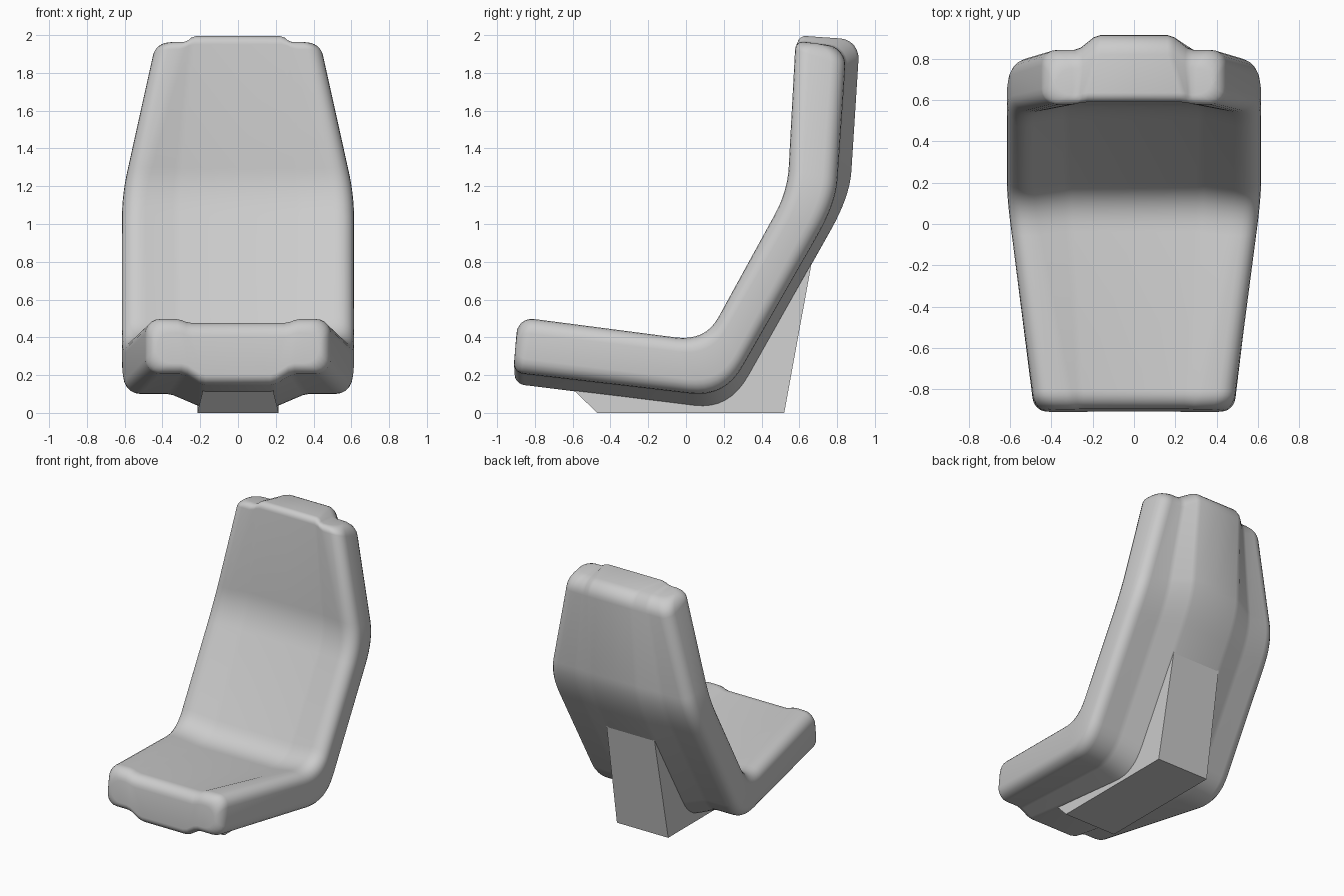
import bpy, bmesh, math
from mathutils import Vector

if "Cube" in bpy.data.objects:
    bpy.data.objects.remove(bpy.data.objects["Cube"])

# Control stations along the seat: front lip, crease, shoulder, head end.
# F/B = bolster front/back (y,z), M/C = centre panel front/back (y,z),
# then half widths: outer, panel edge, bolster peak, back rib flat, back rib foot
STATIONS = [
    [-.89, .508, -.915, .213, -.89, .488, -.91, .154, .48, .26, .30, .19, .28],
    [.102, .379, .205, .082, .125, .343, .229, .012, .615, .32, .50, .20, .37],
    [.537, 1.172, .793, 1.109, .575, 1.163, .867, 1.146, .615, .33, .51, .20, .37],
    [.58, 1.97, .85, 1.935, .59, 1.998, .92, 1.975, .43, .24, .27, .18, .26],
]
ST = [Vector(s) for s in STATIONS]


def filleted_path():
    """Stations with the two bends rounded, without the two ends."""
    out = []
    for i in (1, 2):
        a, p, b = ST[i].lerp(ST[i - 1], .16), ST[i], ST[i].lerp(ST[i + 1], .16)
        for k in range(9):
            t = k / 8
            out.append(a * (1 - t) ** 2 + p * 2 * t * (1 - t) + b * t * t)
    return out


def end_rounding(end, other, front_r, back_r, side_r):
    """Stations that roll the shell over into its end cap."""
    out = []
    length = (Vector(end[:2]) - Vector(other[:2])).length
    for k in range(7):
        th = math.pi / 2 * k / 6
        s, c = math.sin(th), 1 - math.cos(th)
        st = end.lerp(other, .08 * (1 - s) / length)
        near_f = end.lerp(other, front_r * (1 - s) / length)
        near_b = end.lerp(other, back_r * (1 - s) / length)
        for f, b in ((0, 2), (4, 6)):
            pf, pb = Vector(near_f[f:f + 2]), Vector(near_b[b:b + 2])
            d = (Vector(end[b:b + 2]) - Vector(end[f:f + 2])).normalized()
            pf, pb = pf + d * front_r * c, pb - d * back_r * c
            st[f], st[f + 1], st[b], st[b + 1] = pf[0], pf[1], pb[0], pb[1]
        st[8] -= side_r * c
        out.append(st)
    return out


def crisp(row, kinks):
    """Split each kink into two close points so the facets shade flat."""
    out = []
    for i, p in enumerate(row):
        if i not in kinks:
            out.append(p)
            continue
        for q in (row[i - 1], row[i + 1]):
            length = (q - p).length
            out.append(p.lerp(q, min(.018, .3 * length) / max(length, 1e-6)))
    return out


def half_section(s):
    """Matching front and back rows of points from the centre to the side."""
    F, B, M, C = (Vector(s[i:i + 2]) for i in (0, 2, 4, 6))
    w, xi, xp, xc, xb = s[8:13]
    d, r = (B - F).normalized(), .08
    front = [(0, M), (xi, M), (xp, F)]
    back = [(0, C), (xc, C), (xb, B)]
    for k in range(6):
        th = math.pi / 2 * k / 5
        x, dep = w - r + r * math.sin(th), r * (1 - math.cos(th))
        front.append((x, F + d * dep))
        back.append((x, B - d * dep))
    to3 = lambda row: crisp([Vector((x, p[0], p[1])) for x, p in row], (1, 2))
    return to3(front), to3(back)


def finish(bm, name, angle):
    bmesh.ops.recalc_face_normals(bm, faces=bm.faces)
    me = bpy.data.meshes.new(name)
    bm.to_mesh(me)
    bm.free()
    ob = bpy.data.objects.new(name, me)
    bpy.context.collection.objects.link(ob)
    bpy.ops.object.select_all(action='DESELECT')
    bpy.context.view_layer.objects.active = ob
    ob.select_set(True)
    bpy.ops.object.shade_smooth_by_angle(angle=math.radians(angle))
    return ob


# Seat shell: loft of the cross-section along the path
path = (end_rounding(ST[0], ST[1], .085, .05, .05)[::-1] + filleted_path()
        + end_rounding(ST[3], ST[2], .045, .1, .05))
mirror = lambda row: [(-x, y, z) for x, y, z in row[:0:-1]] + row
bm = bmesh.new()
rings = []
for s in path:
    front, back = half_section(s)
    ring = mirror(front) + mirror(back)[::-1]
    rings.append([bm.verts.new(p) for p in ring])
n = len(rings[0])
for a, b in zip(rings, rings[1:]):
    for i in range(n):
        j = (i + 1) % n
        bm.faces.new((a[i], a[j], b[j], b[i]))
for ring in (rings[0], rings[-1]):
    for i in range(n // 2 - 1):
        bm.faces.new((ring[i], ring[i + 1], ring[n - 2 - i], ring[n - 1 - i]))
finish(bm, "seat_shell", 40)

# Pedestal: side profile running up into the underside of the shell
PROFILE = [(-.47, 0, .215), (.52, 0, .215), (.668, .81, .2), (.58, .72, .2),
           (.17, .12, .2), (-.55, .2, .18), (-.62, .145, .18)]
bm = bmesh.new()
sides = [[bm.verts.new((sx * x, y, z)) for y, z, x in PROFILE] for sx in (-1, 1)]
m = len(PROFILE)
for side in sides:
    bm.faces.new(side)
for i in range(m):
    j = (i + 1) % m
    bm.faces.new((sides[0][i], sides[0][j], sides[1][j], sides[1][i]))
finish(bm, "pedestal", 20)
